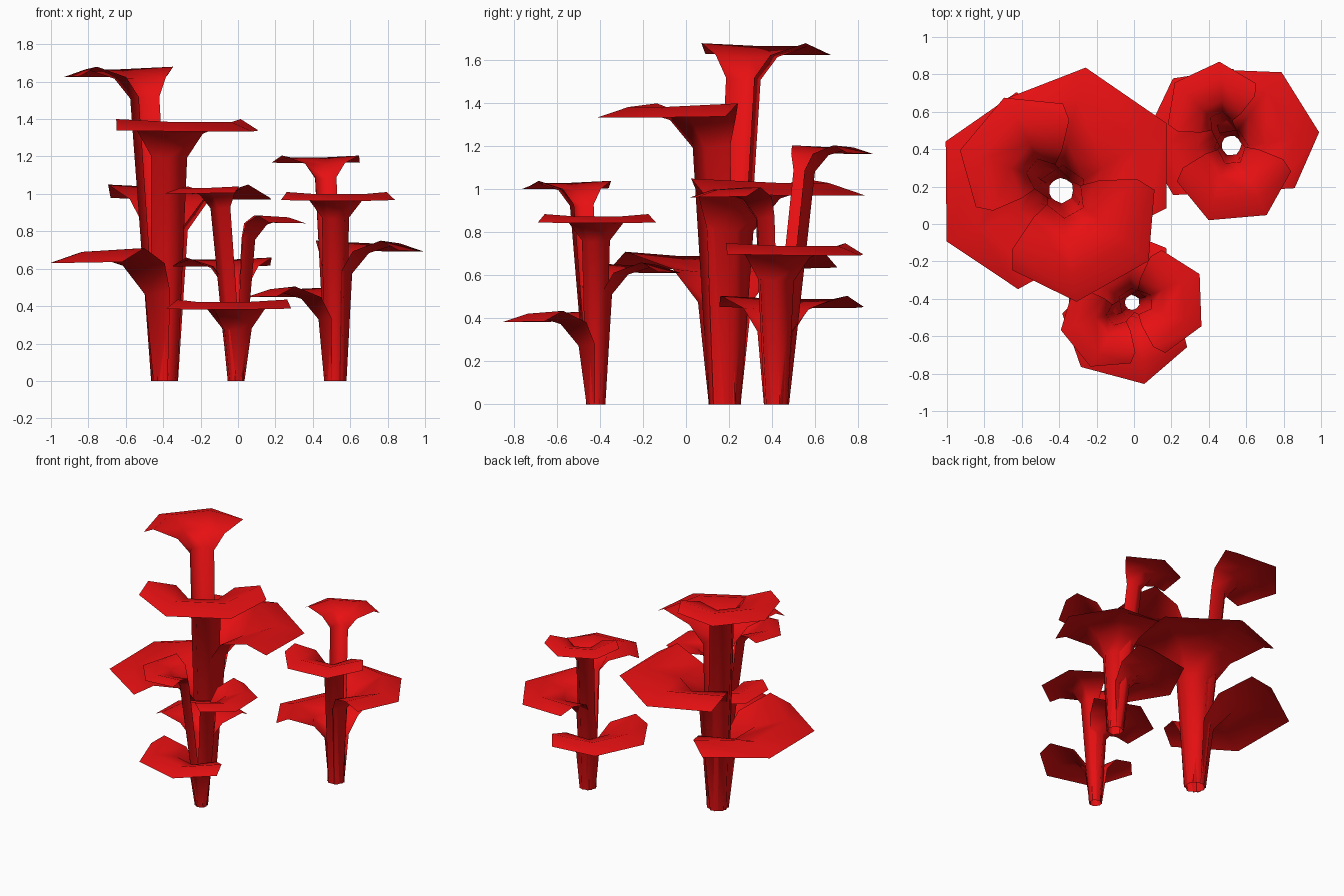
import bpy
import bmesh
from math import radians, cos, sin

cube = bpy.data.objects.get("Cube")
if cube:
    bpy.data.objects.remove(cube, do_unlink=True)

# Single red material
red = bpy.data.materials.new("bright_red")
red.use_nodes = True
colour = (0.8, 0.005, 0.006, 1.0)
red.diffuse_color = colour
red.node_tree.nodes["Principled BSDF"].inputs["Base Color"].default_value = colour


def leaf(name, centre, azimuth, height, reach, lean, base_radius):
    """Half-pipe stem that flares into a drooping fan, four columns wide."""
    neck = 0.19 * reach
    # Each row: lean share, then (angle, radius, z) of the inner and outer columns
    rows = [
        (0.0, (33, base_radius, 0), (100, base_radius, 0)),
        (1.0, (33, neck, height - 0.37 * reach), (102, neck, height - 0.35 * reach)),
        (1.0, (28, 0.38 * reach, height - 0.14 * reach), (89, 0.36 * reach, height - 0.12 * reach)),
        (1.0, (25, 0.73 * reach, height - 0.03 * reach), (76, 0.71 * reach, height)),
        (1.0, (23.5, reach, height - 0.12 * reach), (66, 0.86 * reach, height - 0.11 * reach)),
    ]
    bm = bmesh.new()
    grid = []
    a = radians(azimuth)
    for share, inner, outer in rows:
        cx = centre[0] + cos(a) * lean * share
        cy = centre[1] + sin(a) * lean * share
        line = []
        for side, (angle, r, z) in ((-1, outer), (-1, inner), (1, inner), (1, outer)):
            t = a + side * radians(angle)
            line.append(bm.verts.new((cx + r * cos(t), cy + r * sin(t), z)))
        grid.append(line)
    for low, high in zip(grid, grid[1:]):
        for i in range(3):
            face = bm.faces.new((low[i], high[i], high[i + 1], low[i + 1]))
            face.smooth = True
    mesh = bpy.data.meshes.new(name)
    bm.to_mesh(mesh)
    bm.free()
    mesh.materials.append(red)
    bpy.context.collection.objects.link(bpy.data.objects.new(name, mesh))


# Plants: centre, stem base radius, leaves as (azimuth, height, reach, lean)
plants = {
    "tall_plant": ((-0.39, 0.18), 0.075, [
        (140, 1.68, 0.46, 0.13), (299.5, 1.40, 0.555, 0.05),
        (55.5, 1.05, 0.66, 0.01), (180.5, 0.71, 0.67, 0.0)]),
    "middle_plant": ((0.52, 0.42), 0.06, [
        (115, 1.205, 0.33, 0.13), (275, 1.01, 0.39, 0.03),
        (32, 0.75, 0.475, 0.0), (154.5, 0.505, 0.475, 0.0)]),
    "short_plant": ((-0.01, -0.42), 0.045, [
        (219, 1.04, 0.315, 0.10), (2, 0.885, 0.35, 0.045),
        (124, 0.66, 0.40, 0.0), (255, 0.435, 0.44, 0.0)]),
}
for plant, (centre, base_radius, leaves) in plants.items():
    for n, (azimuth, height, reach, lean) in enumerate(leaves, 1):
        leaf(f"{plant}_leaf_{n}", centre, azimuth, height, reach, lean, base_radius)
